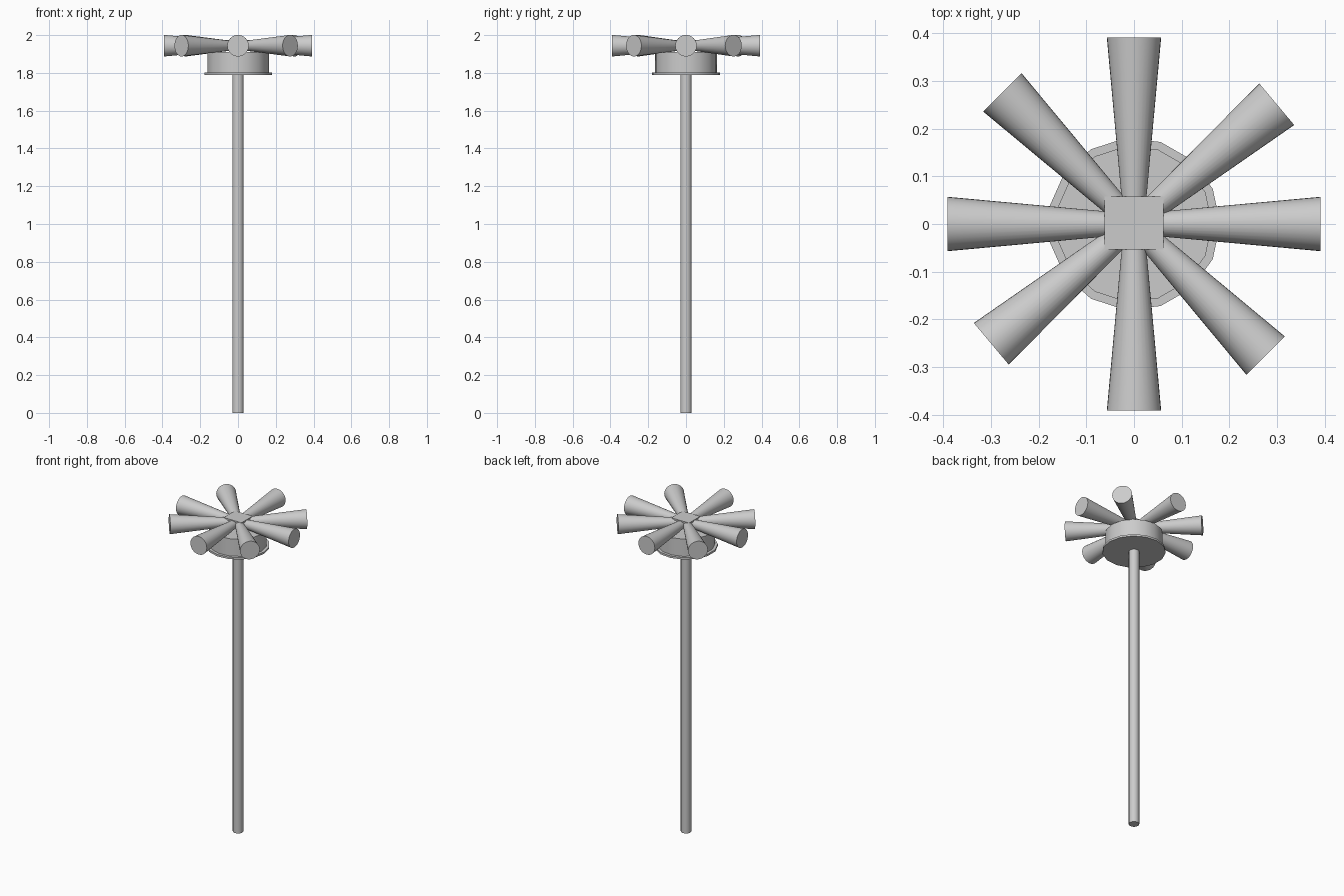
import bpy
from math import radians, cos, sin, pi

if "Cube" in bpy.data.objects:
    bpy.data.objects.remove(bpy.data.objects["Cube"])


def smooth(obj, angle=40):
    bpy.ops.object.select_all(action='DESELECT')
    obj.select_set(True)
    bpy.context.view_layer.objects.active = obj
    bpy.ops.object.shade_smooth_by_angle(angle=radians(angle))


def cylinder(name, radius, z0, z1, sides, turn=0.0):
    # bmesh/primitive cylinders start on +y, so turn puts a corner on +x
    bpy.ops.mesh.primitive_cylinder_add(vertices=sides, radius=radius, depth=z1 - z0,
                                        location=(0, 0, (z0 + z1) / 2), rotation=(0, 0, turn))
    obj = bpy.context.object
    obj.name = name
    smooth(obj)
    return obj


# Support pole, base flange and drum housing
cylinder("pole", 0.03, 0.0, 1.795, 24)
cylinder("base_flange", 0.181, 1.79, 1.802, 15, -pi / 2)
cylinder("drum_housing", 0.164, 1.80, 1.91, 15, -pi / 2)

# Flared horns radiating from the centre, one diagonal pair slightly off 45 degrees
AXIS_Z, LENGTH = 1.944, 0.391
for i, deg in enumerate((0, 40, 90, 135, 180, 220, 270, 315)):
    a = radians(deg)
    bpy.ops.mesh.primitive_cone_add(vertices=32, radius1=0.021, radius2=0.057, depth=LENGTH,
                                    location=(cos(a) * LENGTH / 2, sin(a) * LENGTH / 2, AXIS_Z),
                                    rotation=(0, pi / 2, a))
    horn = bpy.context.object
    horn.name = f"horn_{i + 1}"
    smooth(horn)

# Square cap plate over the meeting point of the horns
bpy.ops.mesh.primitive_cube_add(size=1, location=(0, 0.002, 1.969))
plate = bpy.context.object
plate.name = "cap_plate"
plate.scale = (0.123, 0.111, 0.01)
bpy.ops.object.transform_apply(location=False, rotation=False, scale=True)
